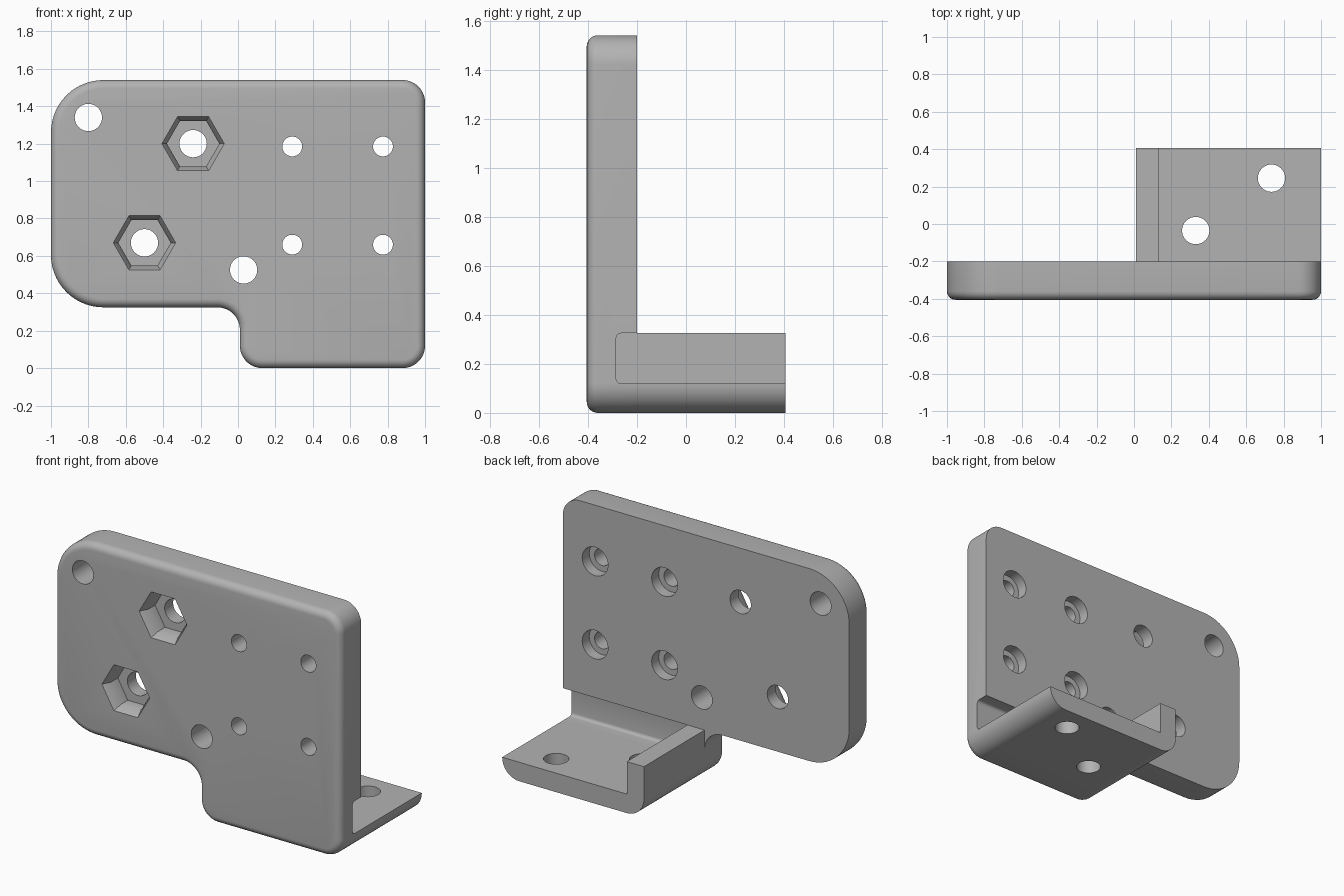
import bpy, bmesh, math

if "Cube" in bpy.data.objects:
    bpy.data.objects.remove(bpy.data.objects["Cube"])

FRONT, BACK, END = -0.405, -0.2, 0.405   # depth positions
TOP, STEP, FLOOR = 1.54, 0.325, 0.12     # heights
EDGE = 0.045                             # front edge rounding

grey = bpy.data.materials.new("grey plastic")
grey.diffuse_color = (0.45, 0.45, 0.45, 1)
grey.use_nodes = True
grey.node_tree.nodes["Principled BSDF"].inputs["Base Color"].default_value = grey.diffuse_color


def loft(name, rings):
    """Solid skinned through rings of equal point count, capped at both ends."""
    bm = bmesh.new()
    loops = [[bm.verts.new(p) for p in ring] for ring in rings]
    for a, b in zip(loops, loops[1:]):
        for i in range(len(a)):
            j = (i + 1) % len(a)
            bm.faces.new((a[i], a[j], b[j], b[i]))
    bm.faces.new(loops[0])
    bm.faces.new(loops[-1])
    bmesh.ops.recalc_face_normals(bm, faces=bm.faces)
    mesh = bpy.data.meshes.new(name)
    bm.to_mesh(mesh)
    bm.free()
    obj = bpy.data.objects.new(name, mesh)
    bpy.context.collection.objects.link(obj)
    mesh.materials.append(grey)
    return obj


def combine(target, tool, operation='DIFFERENCE'):
    """Apply a boolean and discard the tool."""
    mod = target.modifiers.new("boolean", 'BOOLEAN')
    mod.operation, mod.object, mod.solver = operation, tool, 'EXACT'
    bpy.context.view_layer.objects.active = target
    bpy.ops.object.modifier_apply(modifier=mod.name)
    bpy.data.objects.remove(tool)


def arc(cx, cz, r, start, sweep, n=14):
    return [(cx + r * math.cos(math.radians(start + sweep * i / n)),
             cz + r * math.sin(math.radians(start + sweep * i / n))) for i in range(n + 1)]


def outline(d):
    """Plate outline, shrunk inward by d."""
    big, small = 0.28, 0.12
    return (arc(-1 + big, TOP - big, big - d, 90, 90)
            + arc(-1 + big, STEP + big, big - d, 180, 90)
            + arc(0.01 - small, STEP - small, small + d, 90, -90)
            + arc(0.01 + small, small, small - d, 180, 90)
            + arc(1 - small, small, small - d, 270, 90)
            + arc(1 - small, TOP - small, small - d, 0, 90))


def at_depth(points, y):
    return [(x, y, z) for x, z in points]


def drill(target, x, z, steps, sides=40):
    """Stepped round or hexagonal hole along y; steps are (radius, y)."""
    combine(target, loft("drill", [at_depth(arc(x, z, r, 0, 360, sides)[:-1], y)
                                   for r, y in steps]))


# Upright plate with a rounded front edge
rings = []
for i in range(7):
    t = math.radians(90 * i / 6)
    rings.append(at_depth(outline(EDGE * (1 - math.sin(t))), FRONT + EDGE * (1 - math.cos(t))))
plate = loft("bracket", rings + [at_depth(outline(0), BACK)])

# Pocket reaching into the plate above the foot, with small rounded inner edges
r, y0 = 0.02, -0.285
pocket = (arc(y0 + r, FLOOR + r, r, 270, -90, 5) + arc(y0 + r, STEP - r, r, 180, -90, 5)
          + [(0, STEP), (0, FLOOR)])
combine(plate, loft("pocket", [[(x, y, z) for y, z in pocket] for x in (0.13, 1.1)]))

# Foot with an upright side wall
section = (arc(0.13, 0.12, 0.12, 180, 90) + arc(0.88, 0.12, 0.12, 270, 90)
           + [(0.13, FLOOR), (0.13, STEP), (0.01, STEP)])
# the last floor corner coincides with the end of the right arc
foot = loft("foot", [at_depth(section, y) for y in (BACK, END)])
for x, y in ((0.33, -0.035), (0.735, 0.245)):
    combine(foot, loft("drill", [[(px, py, z) for px, py in arc(x, y, 0.073, 0, 360, 40)[:-1]]
                                 for z in (-0.1, 0.3)]))

# Plain through holes
for x, z in ((-0.8, 1.34), (0.03, 0.525)):
    drill(plate, x, z, [(0.073, -0.6), (0.073, 0)])

# Chamfered hexagonal nut seats with through holes
for x, z in ((-0.24, 1.2), (-0.5, 0.67)):
    drill(plate, x, z, [(0.194, FRONT - 0.05), (0.167, FRONT), (0.14, FRONT + 0.05),
                        (0.14, FRONT + 0.12)], 6)
    drill(plate, x, z, [(0.073, -0.6), (0.073, 0)])

# Screw holes counterbored from the back
for x in (0.29, 0.775):
    for z in (0.66, 1.185):
        drill(plate, x, z, [(0.053, -0.6), (0.053, BACK - 0.07), (0.09, BACK - 0.07), (0.09, 0)])

combine(plate, foot, 'UNION')
bpy.ops.object.select_all(action='DESELECT')
plate.select_set(True)
bpy.context.view_layer.objects.active = plate
bpy.ops.object.shade_smooth_by_angle(angle=math.radians(30))
